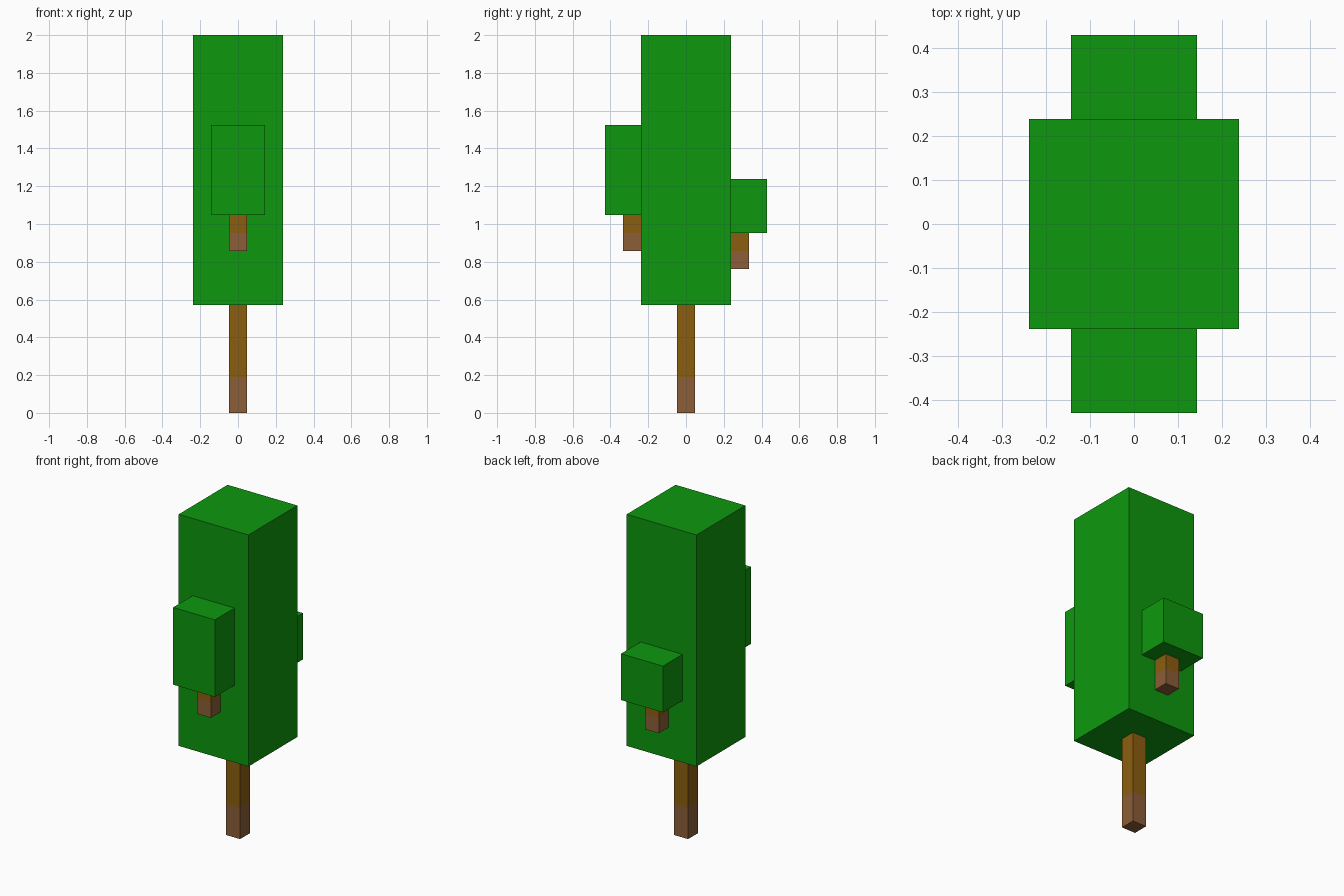
import bpy
import bmesh
from mathutils import Vector

cube = bpy.data.objects.get("Cube")
if cube:
    bpy.data.objects.remove(cube, do_unlink=True)

U = 2 / 21  # one block of the grid the tree is built on


def material(name, color):
    m = bpy.data.materials.new(name)
    m.use_nodes = True
    m.diffuse_color = (*color, 1)
    bsdf = next(n for n in m.node_tree.nodes if n.type == 'BSDF_PRINCIPLED')
    bsdf.inputs["Base Color"].default_value = (*color, 1)
    return m


GREEN = material("leaf green", (0.004, 0.314, 0.004))
BARK = material("bark brown", (0.258, 0.112, 0.005))
BASE = material("pale bark brown", (0.258, 0.112, 0.040))


def box(name, y, width, z0, z1, mats, split=None):
    """Square column centred on x = 0, in block units; split cuts it at a height."""
    bm = bmesh.new()
    bmesh.ops.create_cube(bm, size=1)
    for v in bm.verts:
        v.co = Vector((v.co.x * width, y + v.co.y * width,
                       z0 + (v.co.z + 0.5) * (z1 - z0))) * U
    if split is not None:
        bmesh.ops.bisect_plane(bm, geom=bm.verts[:] + bm.edges[:] + bm.faces[:],
                               plane_co=(0, 0, split * U), plane_no=(0, 0, 1))
        # Pale bark below the cut
        for f in bm.faces:
            f.material_index = int(f.calc_center_median().z < split * U)
    mesh = bpy.data.meshes.new(name)
    bm.to_mesh(mesh)
    bm.free()
    for m in mats:
        mesh.materials.append(m)
    obj = bpy.data.objects.new(name, mesh)
    bpy.context.collection.objects.link(obj)
    return obj


# part, y centre, leaf width, stem bottom, bark cut, leaf bottom, leaf top
PARTS = [
    ("main", 0, 5, 0, 2, 6, 21),
    ("front", -3, 3, 9, 10, 11, 16),
    ("back", 3, 3, 8, 9, 10, 13),
]
for part, y, width, bottom, cut, leaf_bottom, leaf_top in PARTS:
    # Stem runs slightly up into its foliage
    box(part + "_trunk", y, 1, bottom, leaf_bottom + 0.5, [BARK, BASE], cut)
    box(part + "_foliage", y, width, leaf_bottom, leaf_top, [GREEN])
